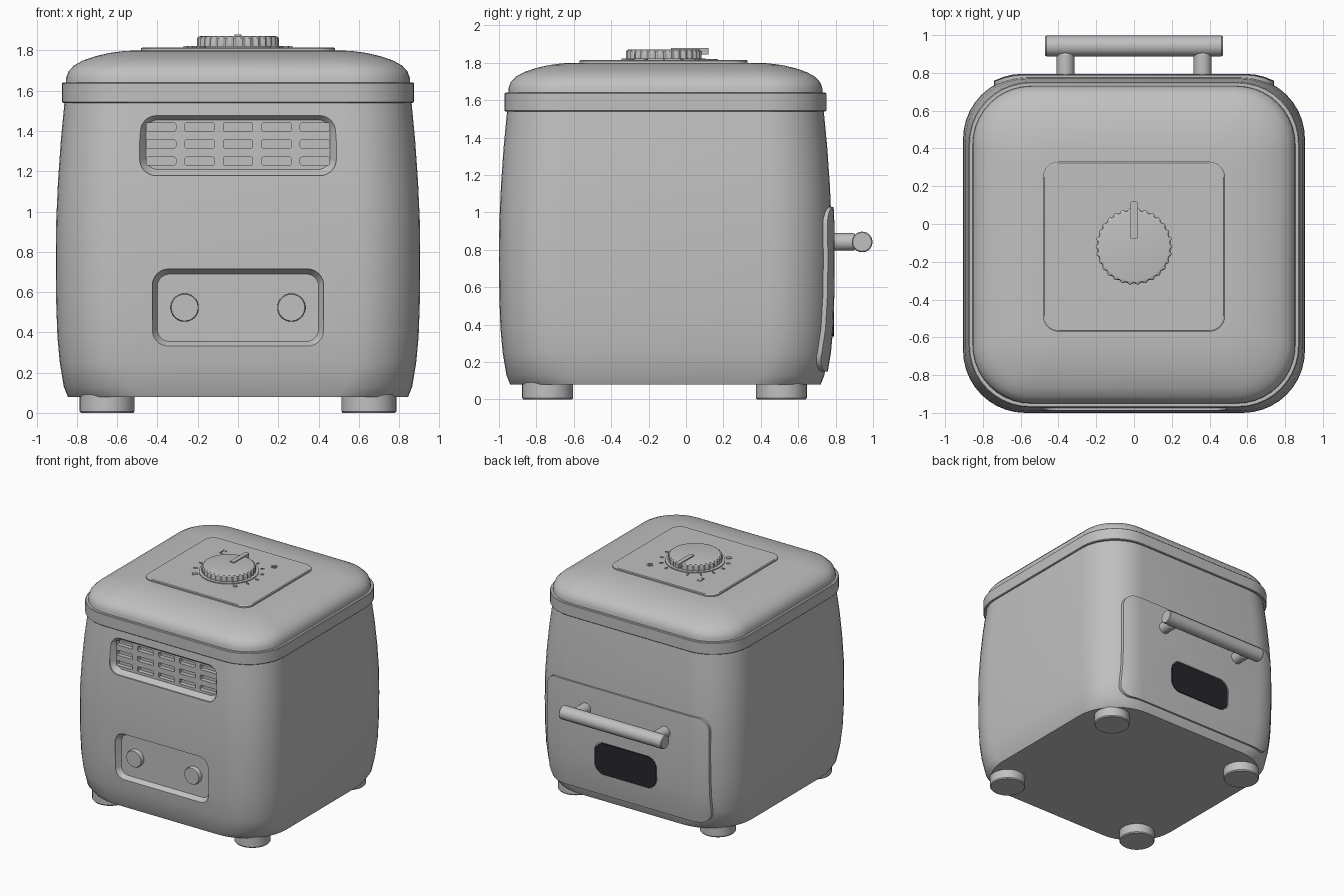
import bpy, bmesh
from math import sin, cos, pi, radians

if "Cube" in bpy.data.objects:
    bpy.data.objects.remove(bpy.data.objects["Cube"])


def material(name, rgb):
    m = bpy.data.materials.new(name)
    m.use_nodes = True
    m.diffuse_color = (*rgb, 1)
    m.node_tree.nodes["Principled BSDF"].inputs["Base Color"].default_value = (*rgb, 1)
    return m


GREY = material("grey plastic", (0.53, 0.53, 0.53))
DARK = material("dark glass", (0.02, 0.02, 0.026))
CY = -0.11          # y centre of the housing
KY = -0.12          # y centre of the knob
parts = []


def rounded(hx, hy, r, n=10):
    """Outline of a rounded rectangle."""
    pts = []
    for k, (sx, sy) in enumerate(((1, 1), (-1, 1), (-1, -1), (1, -1))):
        for i in range(n + 1):
            a = (k + i / n) * pi / 2
            pts.append((sx * (hx - r) + r * cos(a), sy * (hy - r) + r * sin(a)))
    return pts


def circle(r, n=40, wave=0, teeth=0):
    return [((r + wave * cos(teeth * a)) * cos(a), (r + wave * cos(teeth * a)) * sin(a))
            for a in (2 * pi * i / n for i in range(n))]


def loft(name, rings, centre=(0, 0), axis="Z", mat=GREY, turn=0):
    """Skin a stack of (outline, depth) rings along an axis and cap both ends."""
    bm = bmesh.new()
    rows = []
    for outline, d in rings:
        row = []
        for u, v in outline:
            u, v = u * cos(turn) - v * sin(turn), u * sin(turn) + v * cos(turn)
            u, v = u + centre[0], v + centre[1]
            co = {"Z": (u, v, d), "Y": (u, d, v), "X": (d, u, v)}[axis]
            row.append(bm.verts.new(co))
        rows.append(row)
    n = len(rows[0])
    for a, b in zip(rows, rows[1:]):
        for i in range(n):
            bm.faces.new((a[i], a[(i + 1) % n], b[(i + 1) % n], b[i]))
    bm.faces.new(rows[0])
    bm.faces.new(rows[-1])
    bmesh.ops.recalc_face_normals(bm, faces=bm.faces)
    me = bpy.data.meshes.new(name)
    bm.to_mesh(me)
    bm.free()
    me.materials.append(mat)
    ob = bpy.data.objects.new(name, me)
    bpy.context.collection.objects.link(ob)
    parts.append(ob)
    return ob


def combine(ob, cutter, operation="DIFFERENCE"):
    mod = ob.modifiers.new("cut", "BOOLEAN")
    mod.operation, mod.object, mod.solver = operation, cutter, "EXACT"
    bpy.context.view_layer.objects.active = ob
    bpy.ops.object.modifier_apply(modifier=mod.name)
    parts.remove(cutter)
    bpy.data.objects.remove(cutter)


# Housing: barrel-sided rounded box
SIDES = [(0.13, 0.865), (0.25, 0.885), (0.38, 0.897), (0.55, 0.903), (0.75, 0.905),
         (0.95, 0.903), (1.15, 0.894), (1.35, 0.88), (1.56, 0.86)]


def shell(name, grow=0.0):
    rings = [(rounded(0.845 + grow, 0.83 + grow, 0.37), 0.08)]
    rings += [(rounded(h + grow, h - 0.015 + grow, 0.33), z) for z, h in SIDES]
    return loft(name, rings, (0, CY))


body = shell("body")


def recess(hx, hz, z, lip, face, floor):
    """Sink a rounded panel with sloping walls into the front."""
    outer, inner = rounded(hx, hz, 0.08), rounded(hx - lip, hz - lip, 0.06)
    combine(body, loft("cutter", [(outer, -1.2), (outer, face), (inner, floor)], (0, z), "Y"))


recess(0.488, 0.153, 1.332, 0.03, -0.975, -0.935)
recess(0.425, 0.192, 0.522, 0.025, -0.99, -0.95)

# Vent slots
for i in range(5):
    for z in (1.25, 1.335, 1.42):
        slot = rounded(0.073, 0.02, 0.008, 3)
        combine(body, loft("cutter", [(slot, -0.96), (slot, -0.90)], ((i - 2) * 0.191, z), "Y"))

# Front buttons
for side, s in (("right", -1), ("left", 1)):
    loft(f"{side}_button", [(circle(0.066), -0.985), (circle(0.07), -0.978), (circle(0.07), -0.94)],
         (s * 0.265, 0.523), "Y")

# Rear door follows the curve of the housing
door = shell("door", 0.015)
frame = rounded(0.74, 0.44, 0.1)
combine(door, loft("cutter", [(frame, 0.62), (frame, 0.9)], (0, 0.59), "Y"), "INTERSECT")
opening = rounded(0.285, 0.135, 0.085)
combine(door, loft("cutter", [(opening, 0.78), (opening, 0.9)], (0, 0.465), "Y"))
loft("window", [(rounded(0.278, 0.128, 0.08), 0.782), (rounded(0.278, 0.128, 0.08), 0.79)],
     (0, 0.465), "Y", DARK)

# Handle bar on two posts
loft("handle_bar", [(circle(0.05), -0.47), (circle(0.055), -0.463),
                    (circle(0.055), 0.463), (circle(0.05), 0.47)], (0.942, 0.842), "X")
for side, s in (("right", -1), ("left", 1)):
    loft(f"{side}_handle_post", [(circle(0.047), 0.76), (circle(0.047), 0.895), (circle(0.03), 0.92)],
         (s * 0.363, 0.842), "Y")

# Lid rim and domed lid
loft("lid_rim", [(rounded(h, h - 0.014, r), z) for h, r, z in
                 ((0.87, 0.32, 1.54), (0.875, 0.325, 1.545), (0.875, 0.325, 1.635), (0.87, 0.32, 1.64))],
     (0, CY))
DOME = [(1.62, 0.855), (1.665, 0.853), (1.695, 0.842), (1.725, 0.815), (1.75, 0.77),
        (1.772, 0.705), (1.788, 0.635), (1.797, 0.565), (1.80, 0.5)]
loft("lid", [(rounded(h, h - 0.014, max(0.08, 0.31 - (0.855 - h) * 0.6)), z) for z, h in DOME], (0, CY))

# Dial plate, knob and pointer
plate = rounded(0.482, 0.45, 0.085)
loft("dial_plate", [(plate, 1.79), (plate, 1.81), (rounded(0.475, 0.443, 0.08), 1.815)], (0, KY))
loft("knob_base", [(circle(0.225, 64), 1.81), (circle(0.225, 64), 1.822)], (0, KY))
loft("knob", [(circle(r, 240, w, 30), z) for r, w, z in
              ((0.198, 0.005, 1.82), (0.198, 0.005, 1.862), (0.192, 0.002, 1.869), (0.18, 0, 1.872))],
     (0, KY))
pointer = rounded(0.018, 0.1, 0.006, 3)
loft("pointer", [(pointer, 1.845), (pointer, 1.88)], (0, 0.02))

# Dial ticks, the end pair larger
for s in (-1, 1):
    for k in range(1, 7):
        a = radians(22.4 * k)
        w, l = (0.014, 0.02) if k == 6 else (0.006, 0.014)
        tick = rounded(w, l, 0.003, 2)
        loft("tick", [(tick, 1.81), (tick, 1.821)],
             (s * 0.257 * sin(a), KY + 0.257 * cos(a)), turn=-s * a)

# Dial symbols: a small dotted ring and a small open square
for i in range(8):
    a = i * pi / 4
    dot = rounded(0.006, 0.006, 0.002, 2)
    loft("ring_symbol_dot", [(dot, 1.81), (dot, 1.82)], (0.232 + 0.018 * cos(a), 0.14 + 0.018 * sin(a)), turn=a)
for dx, dy, w, h in ((-0.012, 0.0, 0.003, 0.03), (0.0, -0.028, 0.012, 0.003), (0.012, 0.018, 0.003, 0.012)):
    bar = rounded(w, h, 0.001, 1)
    loft("square_symbol_bar", [(bar, 1.81), (bar, 1.82)], (-0.232 + dx, 0.14 + dy))

# Feet
for sx, xn in ((-1, "right"), (1, "left")):
    for y, yn in ((-0.74, "front"), (0.51, "back")):
        loft(f"{yn}_{xn}_foot", [(circle(0.13), 0), (circle(0.136), 0.008), (circle(0.136), 0.1)],
             (sx * 0.65, y))

# Smooth shading with sharp edges kept
bpy.ops.object.select_all(action="DESELECT")
for ob in parts:
    ob.select_set(True)
bpy.context.view_layer.objects.active = body
bpy.ops.object.shade_smooth_by_angle(angle=radians(30))
